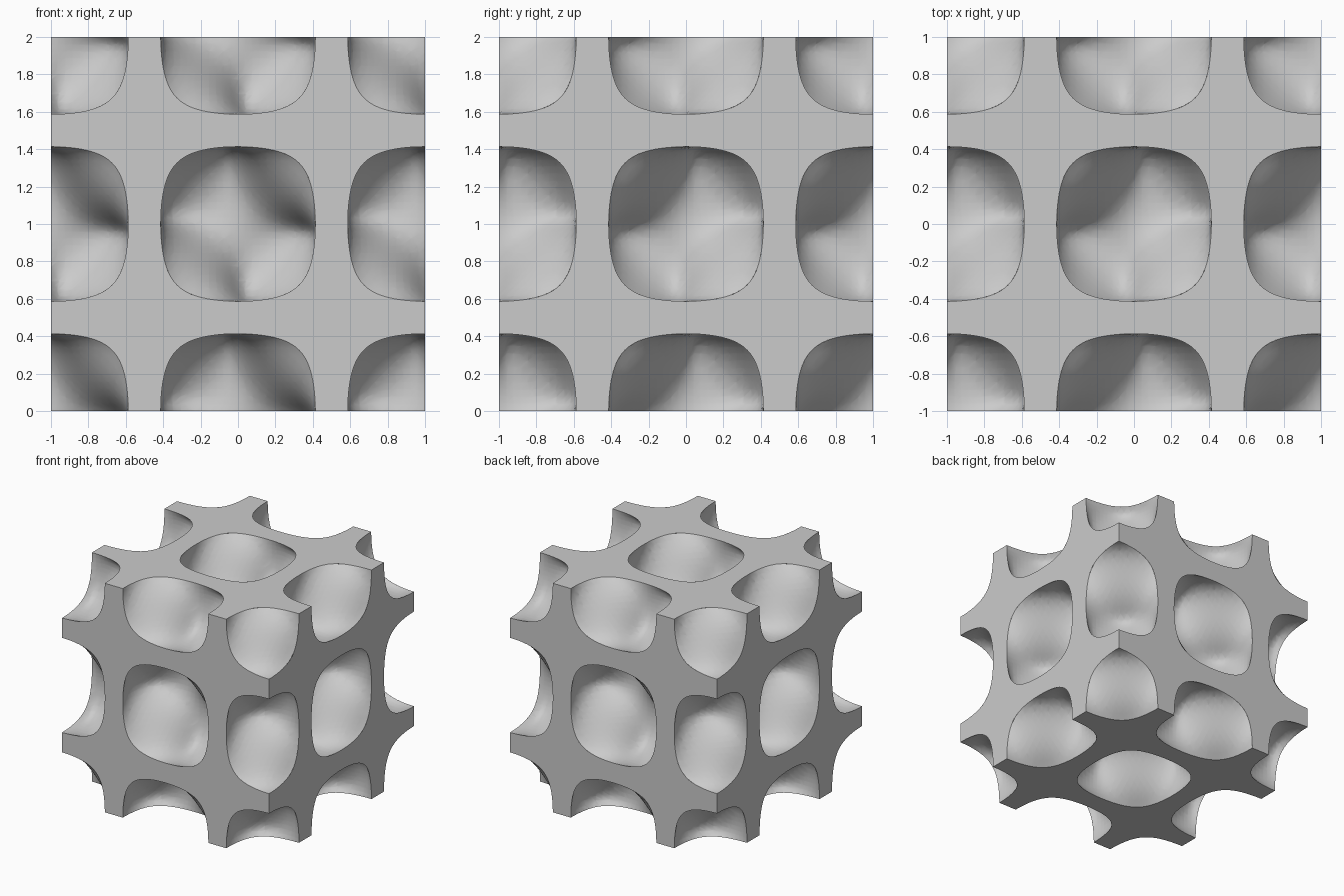
import bpy, bmesh, math
from mathutils import Vector, geometry

cube = bpy.data.objects.get("Cube")
if cube:
    bpy.data.objects.remove(cube, do_unlink=True)

LEVEL = 0.29      # sets the size of the hollows
STEPS = 26        # grid cells along one repeating tile
ARC = 24          # segments along a quarter of a hole rim

grey = bpy.data.materials.new("light_grey")
grey.use_nodes = True
grey.diffuse_color = (0.6, 0.6, 0.6, 1)
grey.node_tree.nodes["Principled BSDF"].inputs["Base Color"].default_value = (0.6, 0.6, 0.6, 1)


def field(p):
    """Periodic blend of two lattice surfaces: positive in the hollows, negative in the solid."""
    total, c, s = 0.0, 1.0, 1.0
    for v in p:
        cosine = math.cos(math.tau * v)
        total += cosine
        c *= cosine
        s *= math.sin(math.tau * v)
    return total + c - s - LEVEL


def add_object(name, bm, smooth):
    mesh = bpy.data.meshes.new(name)
    bm.to_mesh(mesh)
    bm.free()
    mesh.materials.append(grey)
    for poly in mesh.polygons:
        poly.use_smooth = smooth
    ob = bpy.data.objects.new(name, mesh)
    bpy.context.scene.collection.objects.link(ob)
    return ob


# Six tetrahedra per grid cell, each a walk along the three axes
TETS = []
for i in range(3):
    for j in range(3):
        if i != j:
            walk = [(0, 0, 0)]
            for axis in (i, j, 3 - i - j):
                step = list(walk[-1])
                step[axis] += 1
                walk.append(tuple(step))
            TETS.append(walk)


def to_space(g):
    return Vector((g[0] / STEPS - 1, g[1] / STEPS - 1, g[2] / STEPS))


def add_skin(bm, values):
    """Surface of the hollows inside one tile, where the field is zero."""
    verts = {}

    def crossing(a, b):
        key = (min(a, b), max(a, b))
        if key not in verts:
            lo, hi = to_space(key[0]), to_space(key[1])
            f_lo, f_hi = values[key[0]], values[key[1]]
            for _ in range(3):
                p = lo.lerp(hi, f_lo / (f_lo - f_hi))
                f = field(p)
                if abs(f) < 1e-7:
                    break
                if (f < 0) == (f_lo < 0):
                    lo, f_lo = p, f
                else:
                    hi, f_hi = p, f
            verts[key] = bm.verts.new(p)
        return verts[key]

    cells = range(STEPS)
    for x in cells:
        for y in cells:
            for z in cells:
                for walk in TETS:
                    tet = [(x + a, y + b, z + c) for a, b, c in walk]
                    wall = [g for g in tet if values[g] < 0]
                    if len(wall) in (0, 4):
                        continue
                    air = [g for g in tet if values[g] >= 0]
                    if len(wall) == 2:
                        (a, b), (c, d) = wall, air
                        ring = [crossing(a, c), crossing(a, d),
                                crossing(b, d), crossing(b, c)]
                    else:
                        ring = [crossing(a, c) for a in wall for c in air]
                    outward = (sum((to_space(g) for g in air), Vector()) / len(air)
                               - sum((to_space(g) for g in wall), Vector()) / len(wall))
                    if geometry.normal([v.co for v in ring]).dot(outward) < 0:
                        ring.reverse()
                    bm.faces.new(ring)


# Curved hollows: one tile, repeated twice along each axis
n = range(STEPS + 1)
samples = {(x, y, z): field(to_space((x, y, z))) for x in n for y in n for z in n}
bm = bmesh.new()
add_skin(bm, samples)
hollows = add_object("curved_hollows", bm, True)
for axis in range(3):
    mod = hollows.modifiers.new("repeat_" + "xyz"[axis], 'ARRAY')
    mod.count = 2
    mod.use_relative_offset = False
    mod.use_constant_offset = True
    mod.constant_offset_displace = [float(axis == k) for k in range(3)]
    mod.use_merge_vertices = True
    mod.merge_threshold = 0.0001


# Quarter of a flat panel: from the hole rim out to its square cell
def rim_radius(angle):
    lo, hi = 0.0, 0.5
    for _ in range(30):
        r = (lo + hi) / 2
        inside = field((r * math.cos(angle), r * math.sin(angle), 0)) > 0
        lo, hi = (r, hi) if inside else (lo, r)
    return lo


quarter = []
for k in range(ARC + 1):
    angle = math.pi / 2 * k / ARC
    c, s = math.cos(angle), math.sin(angle)
    rim, edge = rim_radius(angle), 0.5 / max(c, s)
    quarter.append(((rim * c, rim * s), (edge * c, edge * s)))

# Flat panels on the six sides of the block
bm = bmesh.new()
centres = [(u, v, su, sv) for u in (-1, 0, 1) for v in (-1, 0, 1)
           for su in (-1, 1) for sv in (-1, 1)
           if abs(u + su / 2) < 1 and abs(v + sv / 2) < 1]
for axis in range(3):
    for side in (-1, 1):
        for u, v, su, sv in centres:
            for (a, b), (d, c) in zip(quarter, quarter[1:]):
                ring = []
                for p, q in (a, b, c, d):
                    co = [u + su * p, v + sv * q]
                    co.insert(axis, side)
                    ring.append(Vector(co) + Vector((0, 0, 1)))
                if geometry.normal(ring)[axis] * side < 0:
                    ring.reverse()
                bm.faces.new([bm.verts.new(co) for co in ring])
bmesh.ops.remove_doubles(bm, verts=bm.verts, dist=0.0001)
add_object("flat_outer_panels", bm, False)
